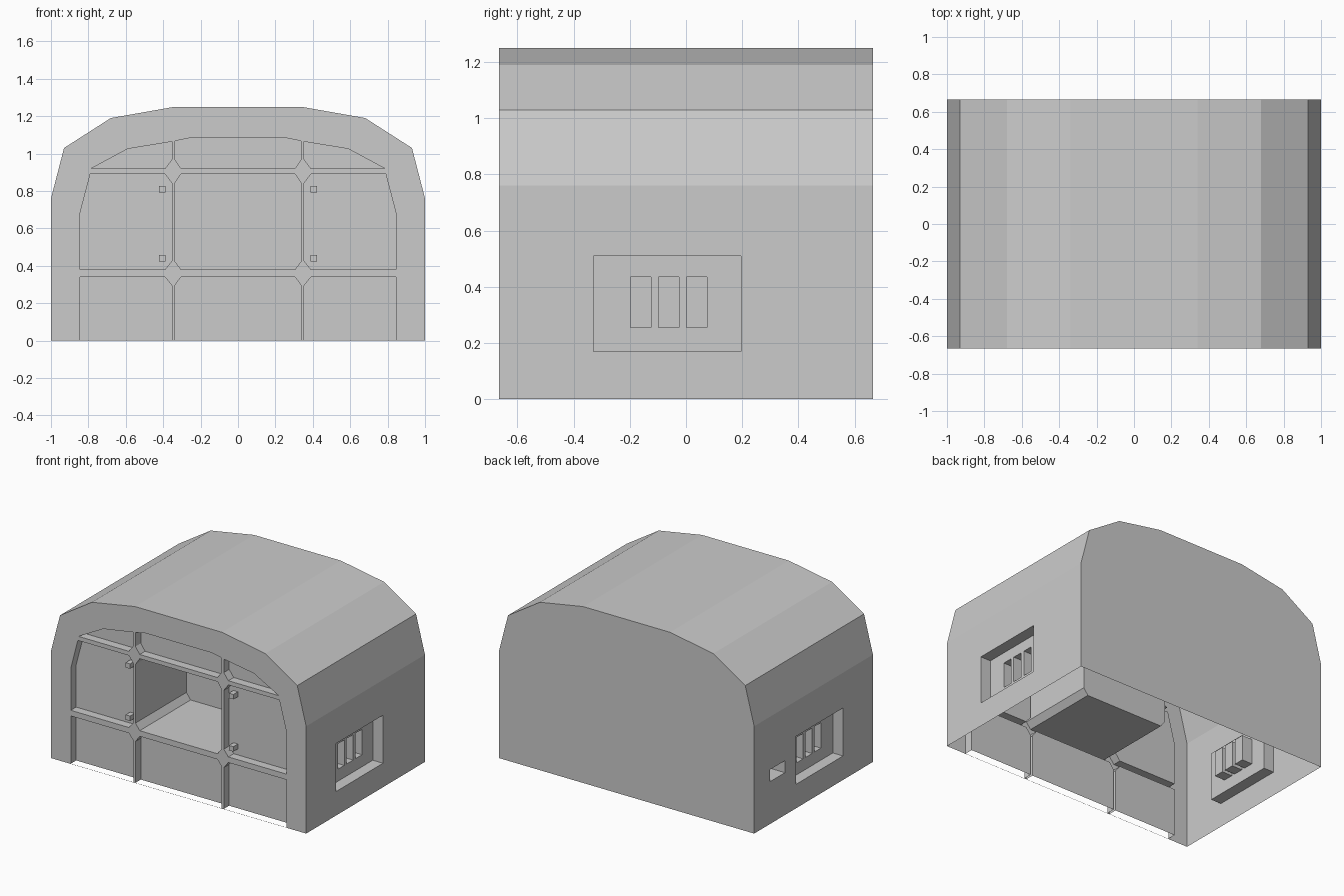
import bpy, bmesh
from mathutils import Vector

cube = bpy.data.objects.get("Cube")
if cube:
    bpy.data.objects.remove(cube, do_unlink=True)

HALF_Y = 0.665
RECESS = 0.06

grey = bpy.data.materials.new("light_grey")
grey.use_nodes = True
grey.diffuse_color = (0.6, 0.6, 0.6, 1)
grey.node_tree.nodes["Principled BSDF"].inputs["Base Color"].default_value = (0.6, 0.6, 0.6, 1)


def finish(bm, name):
    mesh = bpy.data.meshes.new(name)
    bm.to_mesh(mesh)
    bm.free()
    mesh.materials.append(grey)
    obj = bpy.data.objects.new(name, mesh)
    bpy.context.collection.objects.link(obj)
    return obj


def face_towards(face, target):
    face.normal_update()
    if face.normal.dot(Vector(target) - face.calc_center_median()) < 0:
        face.normal_flip()


def plate(bm, place, depth, outline, holes=()):
    """Flat wall at a given depth, with openings."""
    edges = []
    for loop in [outline, *holes]:
        vs = [bm.verts.new(place(a, b, depth)) for a, b in loop]
        edges += [bm.edges.new((v, vs[i - 1])) for i, v in enumerate(vs)]
    made = bmesh.ops.triangle_fill(bm, edges=edges, use_beauty=True)["geom"]
    outside = place(0, 0.5, -50)
    for f in made:
        if isinstance(f, bmesh.types.BMFace):
            face_towards(f, outside)


def pocket(bm, place, loop, start, end, holes=()):
    """Recess: side faces from start to end depth, closed by a plate."""
    n = len(loop)
    middle = place(sum(p[0] for p in loop) / n, sum(p[1] for p in loop) / n, (start + end) / 2)
    for i in range(n):
        (a, b), (c, d) = loop[i - 1], loop[i]
        if max(b, d) < 0.01:
            continue  # recesses stay open along the ground
        corners = [(a, b, start), (c, d, start), (c, d, end), (a, b, end)]
        face = bm.faces.new([bm.verts.new(place(*p)) for p in corners])
        face_towards(face, middle)
    plate(bm, place, end, loop, holes)


def rect(a0, a1, b0, b1):
    return [(a0, b0), (a1, b0), (a1, b1), (a0, b1)]


def mirrored(loop):
    return [(-a, b) for a, b in reversed(loop)]


def front(a, b, d):
    return (a, d - HALF_Y, b)


def back(a, b, d):
    return (a, HALF_Y - d, b)


# Arched outline shared by the front, back and roof
half_arch = [(1, 0), (1, 0.76), (0.93, 1.03), (0.68, 1.19), (0.34, 1.25)]
arch = half_arch + mirrored(half_arch)

# Roof strips, from one wall top to the other
bm = bmesh.new()
roof_line = arch[1:-1]
for (a, b), (c, d) in zip(roof_line, roof_line[1:]):
    pts = [(a, -HALF_Y, b), (c, -HALF_Y, d), (c, HALF_Y, d), (a, HALF_Y, b)]
    face_towards(bm.faces.new([bm.verts.new(p) for p in pts]), ((a + c) * 20, 0, (b + d) * 20))
bmesh.ops.remove_doubles(bm, verts=bm.verts, dist=0.0001)
finish(bm, "roof")

# Back wall
bm = bmesh.new()
plate(bm, back, 0, arch)
finish(bm, "back_wall")

# Front wall: grid of recessed panels around a deep central bay
low = 0.002
panel_low = [(-0.845, low), (-0.354, low), (-0.354, 0.295), (-0.39, 0.34), (-0.845, 0.34)]
panel_mid = [(-0.845, 0.38), (-0.39, 0.38), (-0.354, 0.425), (-0.354, 0.842),
             (-0.39, 0.89), (-0.79, 0.89), (-0.845, 0.68)]
panel_top = [(-0.785, 0.92), (-0.39, 0.92), (-0.354, 0.968), (-0.354, 1.064), (-0.59, 1.025)]
half_low = [(0.338, low), (0.338, 0.295), (0.305, 0.34)]
half_bay = [(0.305, 0.38), (0.338, 0.425), (0.338, 0.842), (0.305, 0.89)]
half_top = [(0.305, 0.92), (0.338, 0.968), (0.338, 1.067), (0.26, 1.083)]
centre_low, bay, centre_top = [h + mirrored(h) for h in (half_low, half_bay, half_top)]
panels = [panel_low, panel_mid, panel_top]
panels += [mirrored(p) for p in panels] + [centre_low, centre_top]

bm = bmesh.new()
plate(bm, front, 0, arch, panels + [bay])
finish(bm, "front_frame")

bm = bmesh.new()
for p in panels:
    pocket(bm, front, p, 0, RECESS)
finish(bm, "front_panels")

bm = bmesh.new()
pocket(bm, front, bay, 0, 0.57)
finish(bm, "central_bay")

# Side walls with a recessed window of three slots; one has an extra hatch
window = rect(-0.33, 0.195, 0.17, 0.51)
slots = [rect(y, y + 0.073, 0.255, 0.435) for y in (-0.197, -0.098, 0.002)]
hatch = rect(0.32, 0.49, 0.3, 0.385)
for name, side in (("left", 1), ("right", -1)):
    def wall(a, b, d, side=side):
        return (side * (1 - d), a, b)
    openings = [window] if side > 0 else [window, hatch]
    bm = bmesh.new()
    plate(bm, wall, 0, rect(-HALF_Y, HALF_Y, 0, 0.76), openings)
    finish(bm, name + "_wall")
    bm = bmesh.new()
    pocket(bm, wall, window, 0, 0.08, slots)
    for s in slots:
        pocket(bm, wall, s, 0.08, 0.16)
    finish(bm, name + "_window")
    if side < 0:
        bm = bmesh.new()
        pocket(bm, wall, hatch, 0, 0.15)
        finish(bm, "right_hatch")

# Small latches beside the central bay
for side in (-1, 1):
    for z in (0.44, 0.81):
        bm = bmesh.new()
        bmesh.ops.create_cube(bm, size=1)
        for v in bm.verts:
            v.co = (side * 0.405 + v.co.x * 0.035, -0.63 + v.co.y * 0.05, z + v.co.z * 0.035)
        finish(bm, "latch")
